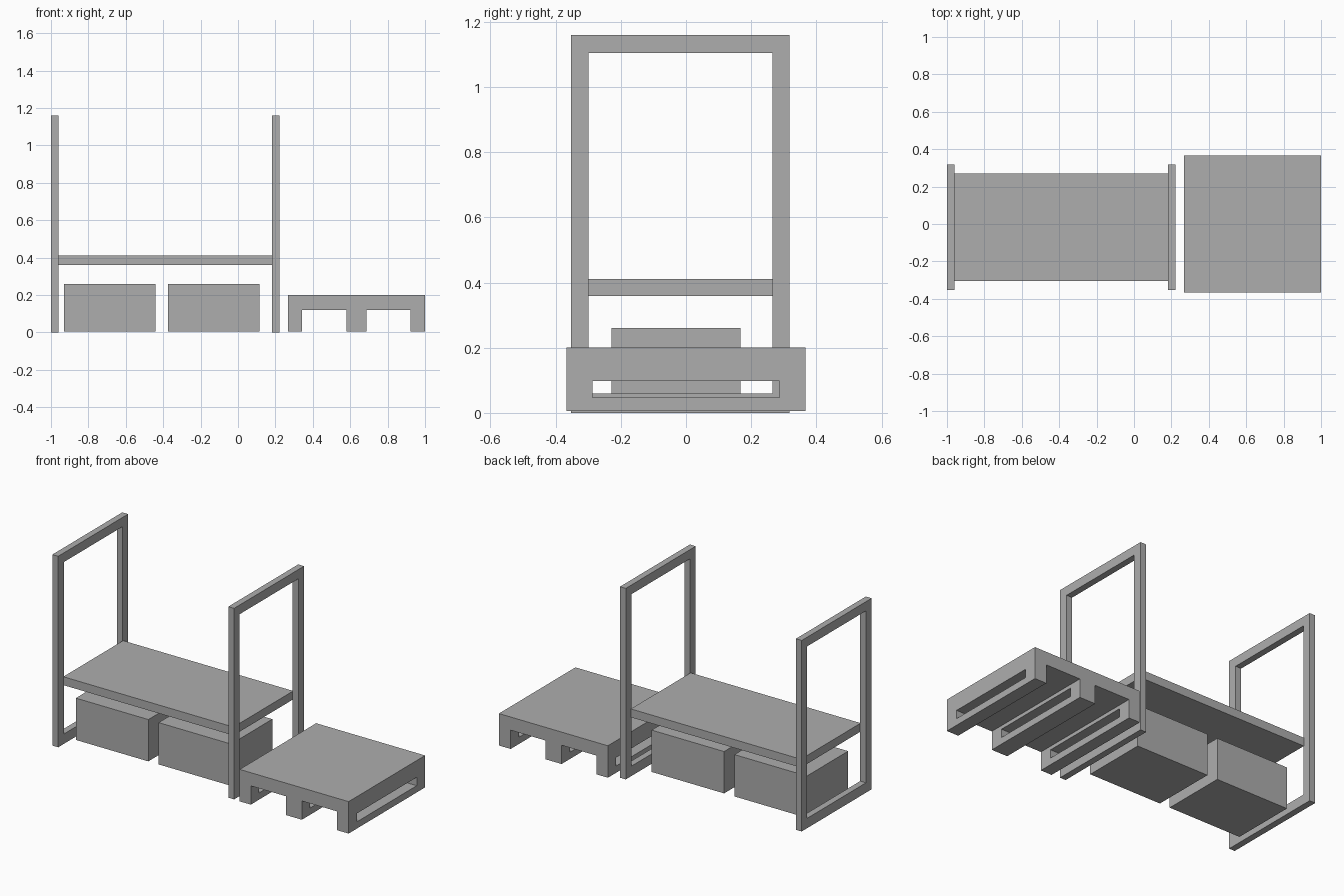
import bpy
import bmesh

if "Cube" in bpy.data.objects:
    bpy.data.objects.remove(bpy.data.objects["Cube"])

grey = bpy.data.materials.new("plain_grey")
grey.diffuse_color = (0.42, 0.42, 0.42, 1.0)
grey.use_nodes = True
grey.node_tree.nodes["Principled BSDF"].inputs["Base Color"].default_value = grey.diffuse_color


def make_object(name, bm):
    bmesh.ops.recalc_face_normals(bm, faces=bm.faces)
    mesh = bpy.data.meshes.new(name)
    bm.to_mesh(mesh)
    bm.free()
    mesh.materials.append(grey)
    obj = bpy.data.objects.new(name, mesh)
    bpy.context.collection.objects.link(obj)
    return obj


def box(name, x, y, z):
    """Box from (min, max) ranges."""
    bm = bmesh.new()
    bmesh.ops.create_cube(bm, size=1.0)
    for v in bm.verts:
        v.co = [r[0] if c < 0 else r[1] for c, r in zip(v.co, (x, y, z))]
    return make_object(name, bm)


def prism(name, profile, y0, y1):
    """Extrude an x-z profile along y."""
    bm = bmesh.new()
    face = bm.faces.new([bm.verts.new((x, y0, z)) for x, z in profile])
    ext = bmesh.ops.extrude_face_region(bm, geom=[face])
    verts = [g for g in ext["geom"] if isinstance(g, bmesh.types.BMVert)]
    bmesh.ops.translate(bm, verts=verts, vec=(0, y1 - y0, 0))
    return make_object(name, bm)


def cut(obj, x, y, z):
    """Cut a box-shaped hole out of an object."""
    cutter = box("cutter", x, y, z)
    cutter.hide_render = True
    mod = obj.modifiers.new("hole", 'BOOLEAN')
    mod.operation = 'DIFFERENCE'
    mod.solver = 'EXACT'
    mod.object = cutter
    deps = bpy.context.evaluated_depsgraph_get()
    mesh = bpy.data.meshes.new_from_object(obj.evaluated_get(deps))
    obj.modifiers.clear()
    obj.data = mesh
    bpy.data.objects.remove(cutter)


# Two upright rectangular end frames
for side, x0, x1 in (("left", -1.0, -0.961), ("right", 0.182, 0.221)):
    frame = box(side + "_end_frame", (x0, x1), (-0.353, 0.318), (0, 1.16))
    cut(frame, (x0 - 0.1, x1 + 0.1), (-0.299, 0.265), (0.06, 1.104))

# Shelf board held between the frames
box("shelf", (-0.961, 0.182), (-0.304, 0.270), (0.359, 0.41))

# Storage boxes under the shelf
for side, x0 in (("left", -0.929), ("right", -0.373)):
    box(side + "_storage_box", (x0, x0 + 0.487), (-0.229, 0.167), (0.006, 0.26))

# Pallet: slab with three runners, then a long slot through the runners
b, n, t = 0.006, 0.12, 0.2
pallet = prism("pallet", [
    (0.268, b), (0.343, b), (0.343, n), (0.579, n), (0.579, b), (0.686, b),
    (0.686, n), (0.921, n), (0.921, b), (1.0, b), (1.0, t), (0.268, t)],
    -0.367, 0.367)
cut(pallet, (0.2, 1.1), (-0.287, 0.287), (0.047, 0.098))
